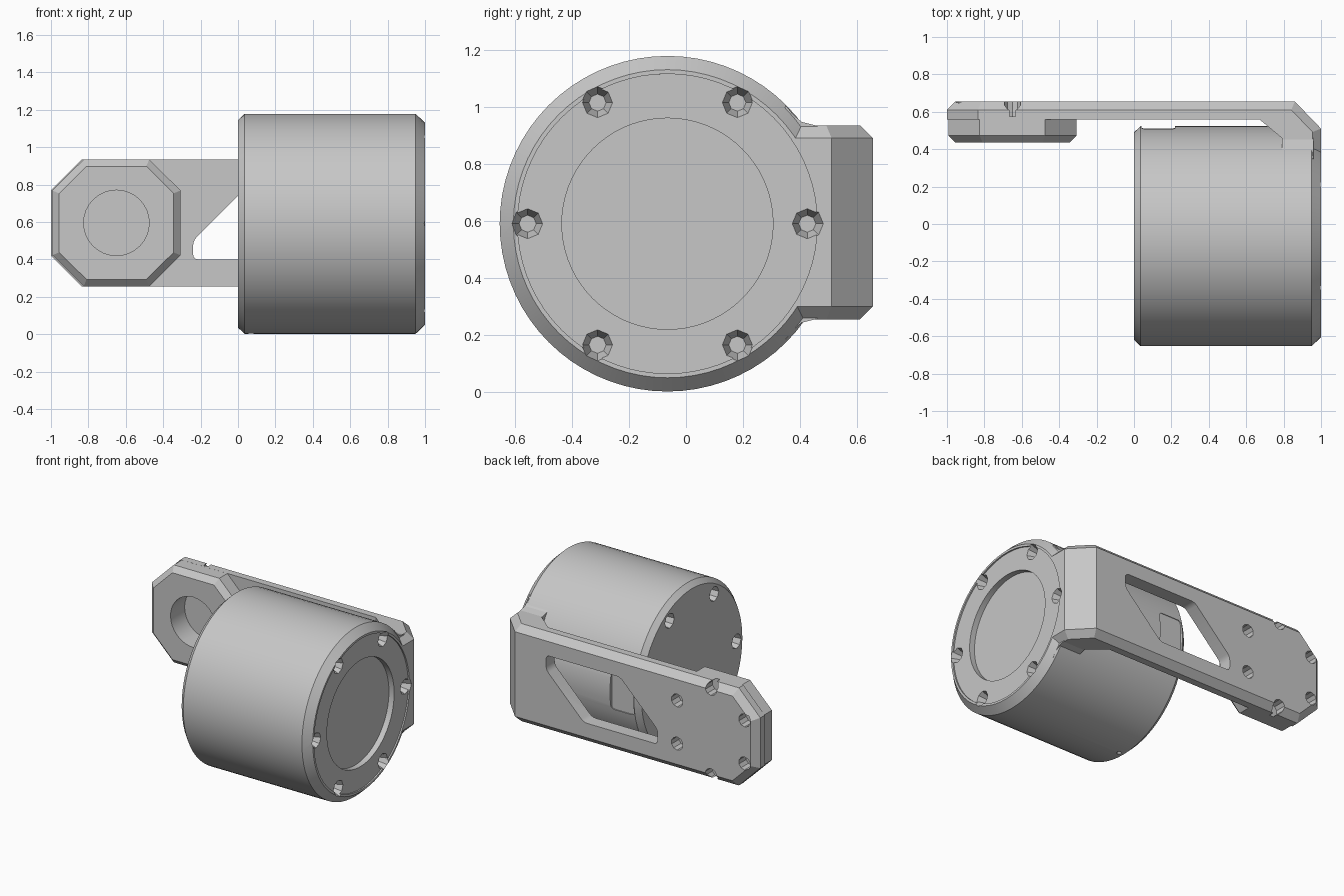
import bpy, bmesh, math
from mathutils import Matrix, Vector

cube = bpy.data.objects.get("Cube")
if cube:
    bpy.data.objects.remove(cube)

metal = bpy.data.materials.new("light grey metal")
metal.use_nodes = True
GREY = (0.57, 0.57, 0.57, 1)
metal.diffuse_color = GREY
metal.node_tree.nodes["Principled BSDF"].inputs["Base Color"].default_value = GREY

AXIS_Y, AXIS_Z = -0.065, 0.59      # drum axis
PAD_X, MID_Z = -0.65, 0.595        # pad centre
HALF = 0.34                        # half height of the arm


def finish(bm, name):
    bmesh.ops.recalc_face_normals(bm, faces=bm.faces)
    mesh = bpy.data.meshes.new(name)
    bm.to_mesh(mesh)
    bm.free()
    mesh.materials.append(metal)
    ob = bpy.data.objects.new(name, mesh)
    bpy.context.collection.objects.link(ob)
    return ob


def prism(points, direction):
    """Extrude a closed 3D outline along a direction."""
    bm = bmesh.new()
    face = bm.faces.new([bm.verts.new(p) for p in points])
    out = bmesh.ops.extrude_face_region(bm, geom=[face])
    verts = [g for g in out["geom"] if isinstance(g, bmesh.types.BMVert)]
    bmesh.ops.translate(bm, verts=verts, vec=direction)
    bmesh.ops.recalc_face_normals(bm, faces=bm.faces)
    return bm


def cutter(start, end, r1, r2, sides):
    """Round cutter running from start to end."""
    a, b = Vector(start), Vector(end)
    rot = (b - a).to_track_quat('Z', 'Y').to_matrix().to_4x4()
    bm = bmesh.new()
    bmesh.ops.create_cone(bm, cap_ends=True, segments=sides, radius1=r1, radius2=r2,
                          depth=(b - a).length, matrix=Matrix.Translation((a + b) / 2) @ rot)
    ob = finish(bm, "cutter")
    ob.hide_render = True
    return ob


def cut(target, tools):
    bpy.context.view_layer.objects.active = target
    for tool in tools:
        mod = target.modifiers.new("cut", 'BOOLEAN')
        mod.operation = 'DIFFERENCE'
        mod.solver = 'EXACT'
        mod.object = tool
        bpy.ops.object.modifier_apply(modifier=mod.name)


# Drum: lathed about its x axis, with rim, face step and round recess
profile = [(0, 0), (0, .555), (.035, .588), (.95, .588), (1, .54), (1, .525),
           (.99, .525), (.99, .37), (.95, .37), (.95, 0)]
bm = bmesh.new()
ring = [bm.verts.new((x, AXIS_Y, AXIS_Z + r)) for x, r in profile]
edges = [bm.edges.new(pair) for pair in zip(ring, ring[1:])]
bmesh.ops.spin(bm, geom=ring + edges, cent=(0, AXIS_Y, AXIS_Z), axis=(1, 0, 0),
               angle=math.tau, steps=72)
bmesh.ops.remove_doubles(bm, verts=bm.verts, dist=1e-4)
drum = finish(bm, "drum_housing")

# Arm: bent profile extruded upwards, outer end corners trimmed
bent = [(-1, .56), (.67, .56), (.79, .46), (.79, .36), (1, .36), (1, .51),
        (.86, .655), (-1, .655)]
bm = prism([(x, y, MID_Z - HALF) for x, y in bent], (0, 0, 2 * HALF))
for s in (-1, 1):
    bmesh.ops.bisect_plane(bm, geom=bm.verts[:] + bm.edges[:] + bm.faces[:],
                           plane_co=(-1, 0, MID_Z + s * (HALF - .165)),
                           plane_no=(-1, 0, s), clear_outer=True)
    bmesh.ops.holes_fill(bm, edges=[e for e in bm.edges if e.is_boundary])
bmesh.ops.recalc_face_normals(bm, faces=bm.faces)
bm.normal_update()


def is_outer(face):
    n = face.normal
    return abs(n.z) < .1 and (n.y > .5 or n.x > .9)


def is_side(face):
    return abs(face.normal.z) > .5 or face.normal.x < -.9


# Chamfer where the outer skin meets the sides
rim = [e for e in bm.edges if len(e.link_faces) == 2
       and any(map(is_outer, e.link_faces)) and any(map(is_side, e.link_faces))]
bmesh.ops.bevel(bm, geom=rim, offset=.045, segments=1, affect='EDGES')
arm = finish(bm, "mounting_arm")

# Octagonal pad at the free end, front edge chamfered
R, C = .343, .175
octagon = [(sx * a, sz * b) for sx, sz, first in ((1, 1, 0), (-1, 1, 1), (-1, -1, 0), (1, -1, 1))
           for a, b in ([(R, C), (C, R)] if not first else [(C, R), (R, C)])]
bm = prism([(PAD_X + x, .58, MID_Z + z * .99) for x, z in octagon], (0, -.145, 0))
front = [e for e in bm.edges if all(v.co.y < .45 for v in e.verts)]
bmesh.ops.bevel(bm, geom=front, offset=.037, segments=1, affect='EDGES')
pad = finish(bm, "end_pad")

# Gussets blending the flange into the drum
gussets = []
for s, name in ((1, "upper_gusset"), (-1, "lower_gusset")):
    section = [(.35, .41), (.375, .378), (.405, .352), (.46, .338), (.46, .28), (.3, .28)]
    bm = prism([(.79, y, MID_Z + s * z) for y, z in section], (.17, 0, 0))
    gussets.append(finish(bm, name))

# Window through the arm, with softened corners
window = [(-.24, .40), (.33, .40), (.62, .69), (.62, .79), (.05, .79), (-.24, .50)]
bm = prism([(x, .54, z) for x, z in window], (0, .2, 0))
corners = [e for e in bm.edges if abs(e.verts[0].co.y - e.verts[1].co.y) > .1]
bmesh.ops.bevel(bm, geom=corners, offset=.025, segments=3, affect='EDGES', profile=.5)
window_cut = finish(bm, "cutter")

# Shallow rounded pocket on the back of the drum
bm = prism([(x, .503, z) for x, z in ((.04, .47), (.22, .47), (.22, .72), (.04, .72))], (0, .1, 0))
corners = [e for e in bm.edges if abs(e.verts[0].co.y - e.verts[1].co.y) > .05]
bmesh.ops.bevel(bm, geom=corners, offset=.025, segments=3, affect='EDGES', profile=.5)
pocket_cut = finish(bm, "cutter")

# Screw holes on both drum ends and on the back of the arm
drum_holes, arm_holes = [], []
for i in range(6):
    t = math.tau * i / 6
    y, z = AXIS_Y + .49 * math.cos(t), AXIS_Z + .49 * math.sin(t)
    drum_holes.append(cutter((1.01, y, z), (.93, y, z), .06, .03, 8))
    drum_holes.append(cutter((-.01, y, z), (.06, y, z), .052, .045, 8))
    x, z = PAD_X + .3 * math.sin(t), MID_Z + .3 * math.cos(t)
    arm_holes.append(cutter((x, .70, z), (x, .575, z), .045, .045, 10))

bore = cutter((PAD_X, .40, MID_Z), (PAD_X, .59, MID_Z), .175, .175, 32)
face_step = cutter((.985, AXIS_Y, AXIS_Z), (1.1, AXIS_Y, AXIS_Z), .525, .525, 72)
vent = cutter((.07, AXIS_Y, -.05), (.07, AXIS_Y, .05), .016, .016, 8)

cut(drum, drum_holes + [pocket_cut, vent])
cut(arm, [window_cut, face_step, bore, drum_holes[0]] + arm_holes)
cut(pad, [bore] + arm_holes)

for tool in drum_holes + arm_holes + [bore, face_step, vent, window_cut, pocket_cut]:
    bpy.data.objects.remove(tool)

# Smooth the round surfaces, keep the machined edges sharp
bpy.ops.object.select_all(action='DESELECT')
for ob in [drum, arm, pad] + gussets:
    ob.select_set(True)
bpy.context.view_layer.objects.active = drum
bpy.ops.object.shade_smooth_by_angle(angle=math.radians(25))
